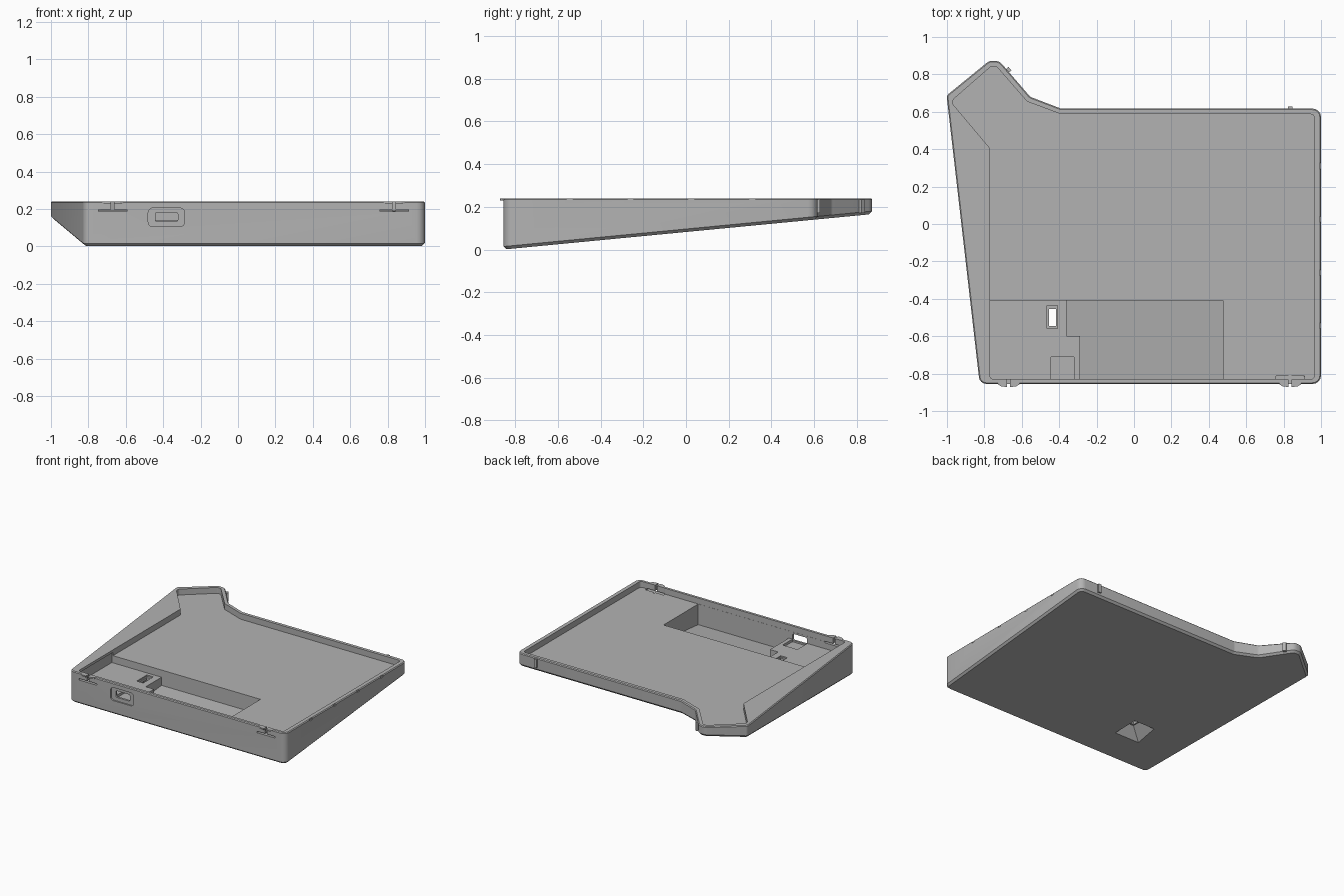
import bpy, bmesh, math
from mathutils import Vector

cube = bpy.data.objects.get("Cube")
if cube:
    bpy.data.objects.remove(cube, do_unlink=True)

TOP, FLOOR, FRONT = 0.24, 0.195, -0.855

grey = bpy.data.materials.new("plain_grey")
grey.use_nodes = True
grey.diffuse_color = (0.45, 0.45, 0.45, 1)
grey.node_tree.nodes["Principled BSDF"].inputs["Base Color"].default_value = (0.45, 0.45, 0.45, 1)


def underside(y, lift=0.0):
    return 0.096 * (y - FRONT) + lift


def rounded(points, steps=4):
    """Points are (x, y, radius); returns the outline with rounded corners."""
    out = []
    for i, (x, y, r) in enumerate(points):
        p = Vector((x, y))
        if r == 0:
            out.append(p)
            continue
        a = (Vector(points[i - 1][:2]) - p).normalized()
        b = (Vector(points[(i + 1) % len(points)][:2]) - p).normalized()
        half = a.angle(b) / 2
        centre = p + (a + b).normalized() * (r / math.sin(half))
        start = p + a * (r / math.tan(half)) - centre
        end = p + b * (r / math.tan(half)) - centre
        for k in range(steps + 1):
            t = k / steps
            sweep = math.pi - 2 * half
            arm = start * math.sin((1 - t) * sweep) + end * math.sin(t * sweep)
            out.append(centre + arm / math.sin(sweep))
    return out


def prism(name, outline, bottom, top, chamfers=()):
    """Vertical prism; bottom is a height or a function of y."""
    low = bottom if callable(bottom) else lambda y: bottom
    bm = bmesh.new()
    lower = [bm.verts.new((p[0], p[1], low(p[1]))) for p in outline]
    upper = [bm.verts.new((p[0], p[1], top)) for p in outline]
    n = len(outline)
    caps = [bm.faces.new(lower[::-1]), bm.faces.new(upper)]
    for i in range(n):
        j = (i + 1) % n
        bm.faces.new((lower[i], lower[j], upper[j], upper[i]))
    bmesh.ops.recalc_face_normals(bm, faces=bm.faces)
    loops = [list(cap.edges) for cap in caps]
    for edges, size in zip(loops, chamfers):
        bmesh.ops.bevel(bm, geom=edges, offset=size, segments=1, affect='EDGES')
    mesh = bpy.data.meshes.new(name)
    bm.to_mesh(mesh)
    bm.free()
    mesh.materials.append(grey)
    obj = bpy.data.objects.new(name, mesh)
    bpy.context.collection.objects.link(obj)
    return obj


def rect(x0, x1, y0, y1, r=0.0):
    return rounded([(x0, y0, r), (x1, y0, r), (x1, y1, r), (x0, y1, r)])


def cut(target, cutter):
    bpy.context.view_layer.objects.active = target
    mod = target.modifiers.new("cut", 'BOOLEAN')
    mod.operation, mod.solver, mod.object = 'DIFFERENCE', 'EXACT', cutter
    bpy.ops.object.modifier_apply(modifier=mod.name)
    bpy.data.objects.remove(cutter, do_unlink=True)


def front_cutter(x0, x1, z0, z1, r, y0, y1):
    """Rounded opening that runs along y."""
    obj = prism("opening", rect(x0, x1, z0, z1, r), -y1, -y0)
    for v in obj.data.vertices:
        x, z, d = v.co
        v.co = (x, -d, z)
    return obj


# Wedge-shaped tray body
case = prism("case_body", rounded([
    (-0.825, FRONT, 0.04), (1, FRONT, 0.045), (1, 0.617, 0.045), (-0.39, 0.617, 0.04),
    (-0.555, 0.68, 0.04), (-0.72, 0.872, 0.05), (-0.775, 0.872, 0.04), (-1.002, 0.687, 0.025)]),
    underside, TOP, (0.014, 0.006))

# Main cavity
cut(case, prism("cavity", rounded([
    (-0.77, -0.83, 0.02), (0.965, -0.83, 0.02), (0.965, 0.587, 0.02), (-0.39, 0.587, 0),
    (-0.572, 0.655, 0), (-0.735, 0.842, 0.01), (-0.765, 0.842, 0.01), (-0.968, 0.665, 0.02),
    (-0.968, 0.64, 0), (-0.77, 0.405, 0)]), FLOOR, 0.4))

# Electronics pocket with a raised shelf on its right-hand end
cut(case, prism("shelf_space", rect(-0.78, 0.477, -0.829, -0.41), 0.14, 0.22))
cut(case, prism("deep_pocket", [
    (-0.29, -0.829), (0.477, -0.829), (0.477, -0.41), (-0.36, -0.41), (-0.36, -0.6), (-0.29, -0.6)],
    lambda y: underside(y, 0.035), 0.2))
cut(case, prism("socket_bay", rect(-0.445, -0.32, -0.829, -0.71), 0.12, 0.2))

# Cable port: shallow recess and opening
cut(case, front_cutter(-0.48, -0.285, 0.105, 0.205, 0.025, -0.9, -0.845))
cut(case, front_cutter(-0.442, -0.322, 0.132, 0.182, 0.01, -0.9, -0.8))

# Button hole with a flared recess underneath
flare = prism("flare", rect(-0.465, -0.41, -0.56, -0.437), -0.05, 0.11)
for v in flare.data.vertices:
    if v.co.z < 0:
        v.co.x = -0.445 + math.copysign(0.17, v.co.x + 0.4375)
        v.co.y = -0.51 + math.copysign(0.13, v.co.y + 0.4985)
cut(case, flare)
cut(case, prism("button_hole", rect(-0.455, -0.417, -0.545, -0.455), 0.05, 0.3))
cut(case, prism("button_rim", rect(-0.465, -0.41, -0.56, -0.437), 0.13, 0.3))

# Front spring clips: slot, slit and split lip
for x, side in ((-0.67, "right"), (0.835, "left")):
    cut(case, front_cutter(x - 0.077, x + 0.077, 0.185, 0.197, 0.005, -0.9, -0.812))
    cut(case, prism("slit", rect(x - 0.008, x + 0.008, -0.9, -0.8), 0.19, 0.3))
    if side == "left":
        cut(case, prism("relief", rect(x - 0.077, x + 0.077, -0.832, -0.812, 0.008), 0.185, 0.3))
    for s, half in ((-1, "outer"), (1, "inner")):
        lip = [(x + s * u, v) for u, v in (
            (0.008, -0.84), (0.06, -0.84), (0.057, -0.858), (0.04, -0.868), (0.008, -0.872))]
        prism(f"{side}_clip_lip_{half}", lip, 0.23, TOP)

# Small catch notches along the left rim
for y in (0.31, 0.025, -0.26, -0.545):
    cut(case, prism("notch", rect(0.993, 1.05, y - 0.015, y + 0.015), 0.225, 0.3))

# Back alignment ribs
for name, x, y, angle in (("left_back_rib", 0.835, 0.62, 0), ("right_back_rib", -0.67, 0.825, -0.86)):
    rib = prism(name, rect(-0.012, 0.012, -0.012, 0.009), 0, 1)
    turn = Vector((math.cos(angle), math.sin(angle)))
    for v in rib.data.vertices:
        u, w, h = v.co
        v.co = (x + u * turn.x - w * turn.y, y + u * turn.y + w * turn.x,
                0.17 if h < 0.5 else 0.235)

# Smooth the rounded corners and keep edges crisp
bpy.ops.object.select_all(action='DESELECT')
case.select_set(True)
bpy.context.view_layer.objects.active = case
bpy.ops.object.shade_smooth_by_angle(angle=math.radians(28))
